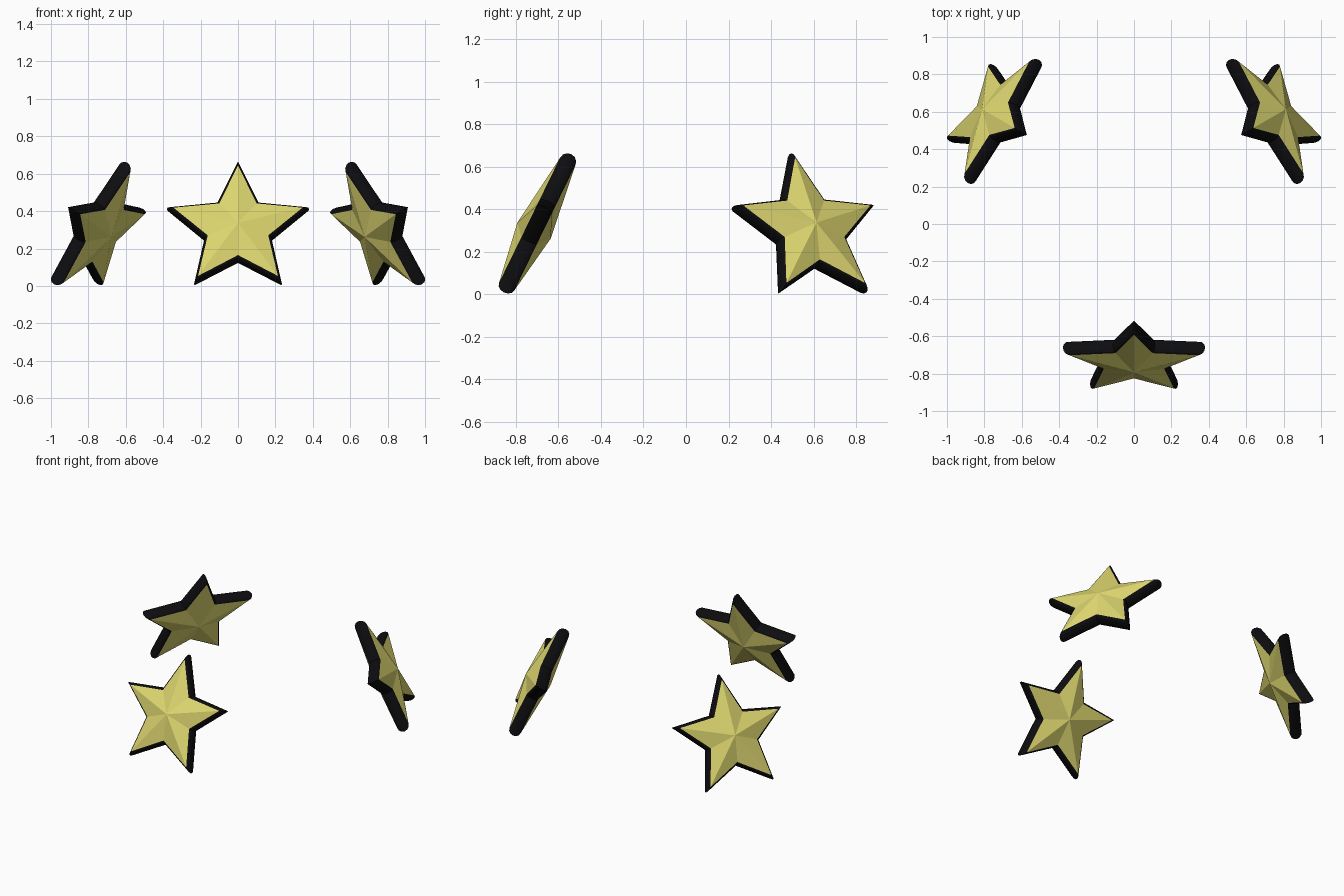
import bpy, bmesh
from math import sin, cos, pi, radians
from mathutils import Matrix, Vector

if "Cube" in bpy.data.objects:
    bpy.data.objects.remove(bpy.data.objects["Cube"])

R_TIP, R_NOTCH = 0.40, 0.19      # outer outline
IN_TIP, IN_NOTCH = 0.037, 0.02   # rounding depth of the rim
HALF, APEX = 0.04, 0.087         # half rim thickness, peak height
TILT = radians(26)
PIVOT_Y, RADIUS, HEIGHT = 0.145, 0.86, 0.30


def material(name, colour):
    m = bpy.data.materials.new(name)
    m.diffuse_color = colour
    m.use_nodes = True
    m.node_tree.nodes["Principled BSDF"].inputs["Base Color"].default_value = m.diffuse_color
    return m


def star_ring(bm, a):
    """Star outline at profile angle a (-90 back, 0 outer edge, 90 front)."""
    ring = []
    for i in range(10):
        r, d = (R_TIP, IN_TIP) if i % 2 == 0 else (R_NOTCH, IN_NOTCH)
        r -= d * (1 - cos(a))
        t = i * pi / 5
        ring.append(bm.verts.new((r * sin(t), -HALF * sin(a), r * cos(t))))
    return ring


def finish(bm, name, mat, matrix):
    bmesh.ops.recalc_face_normals(bm, faces=bm.faces)
    mesh = bpy.data.meshes.new(name)
    bm.to_mesh(mesh)
    bm.free()
    mesh.materials.append(mat)
    ob = bpy.data.objects.new(name, mesh)
    ob.matrix_world = matrix
    bpy.context.collection.objects.link(ob)


def rim(name, mat, matrix):
    bm = bmesh.new()
    rings = [star_ring(bm, radians(a)) for a in (-90, -60, -30, 0, 30, 60, 90)]
    for a, b in zip(rings, rings[1:]):
        for i in range(10):
            j = (i + 1) % 10
            bm.faces.new((a[i], a[j], b[j], b[i]))
    finish(bm, name, mat, matrix)


def facets(name, mat, matrix):
    bm = bmesh.new()
    for side in (-1, 1):
        ring = star_ring(bm, side * pi / 2)
        peak = bm.verts.new((0, -side * APEX, 0))
        for i in range(10):
            f = (ring[i], ring[(i + 1) % 10], peak)
            bm.faces.new(f if side > 0 else f[::-1])
    # both pyramids are open, so keep the outward winding consistent
    bmesh.ops.recalc_face_normals(bm, faces=bm.faces)
    for f in bm.faces:
        if f.normal.dot(Vector((0, f.calc_center_median().y, 0))) < 0:
            f.normal_flip()
    mesh = bpy.data.meshes.new(name)
    bm.to_mesh(mesh)
    bm.free()
    mesh.materials.append(mat)
    ob = bpy.data.objects.new(name, mesh)
    ob.matrix_world = matrix
    bpy.context.collection.objects.link(ob)


gold = material("yellow", (0.72, 0.67, 0.16, 1))
black = material("black", (0.004, 0.004, 0.005, 1))

# three leaning stars spaced evenly around a circle
for k, label in enumerate(("front", "back_right", "back_left")):
    place = (Matrix.Translation((0, PIVOT_Y, 0))
             @ Matrix.Rotation(k * 2 * pi / 3, 4, 'Z')
             @ Matrix.Translation((0, -RADIUS, HEIGHT))
             @ Matrix.Rotation(-TILT, 4, 'X'))
    rim(label + "_star_rim", black, place)
    facets(label + "_star_faces", gold, place)
